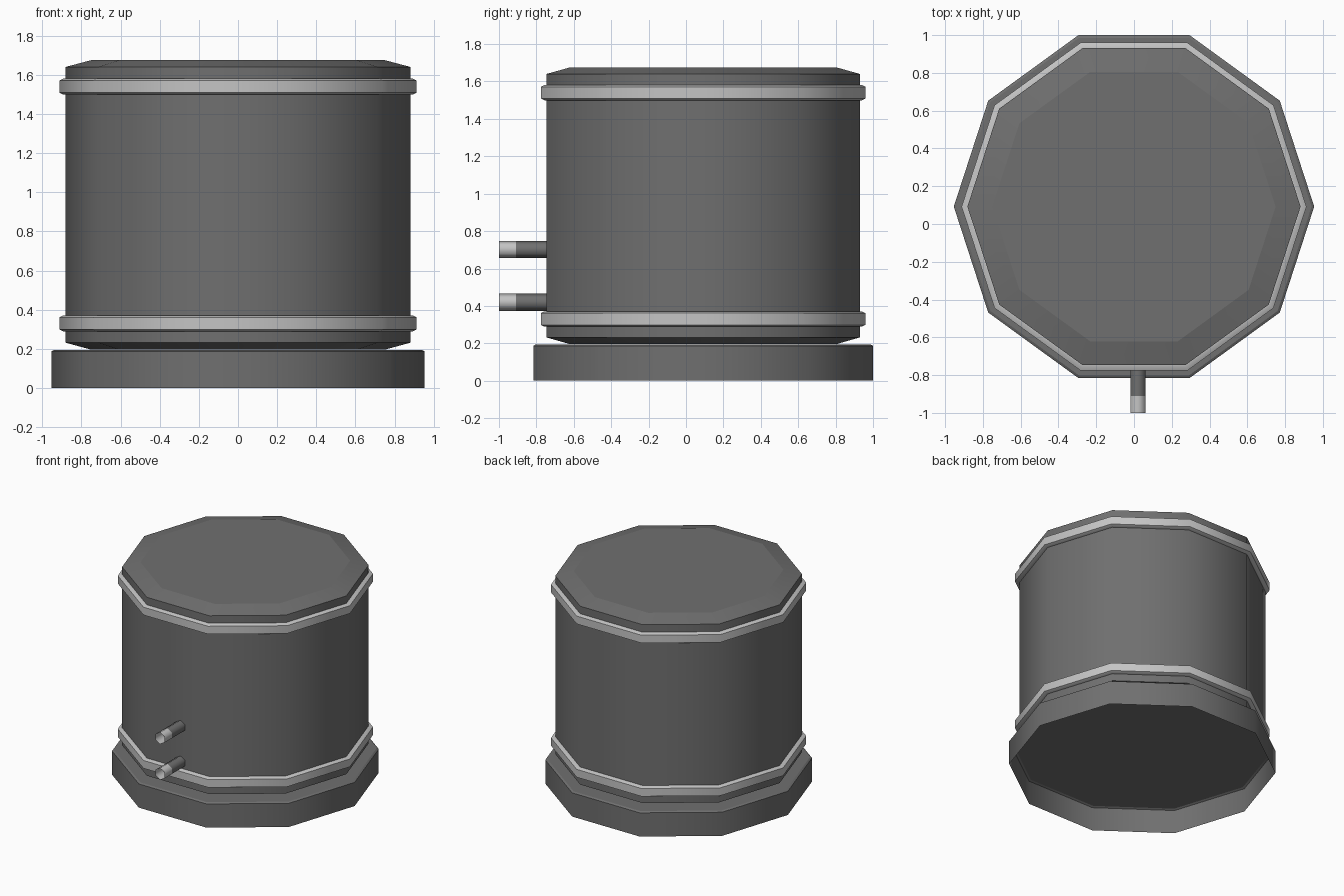
import bpy, bmesh, math
from mathutils import Vector

if "Cube" in bpy.data.objects:
    bpy.data.objects.remove(bpy.data.objects["Cube"])

CY = 0.092  # tank axis offset; the pipes stick out towards -y


def material(name, v):
    m = bpy.data.materials.new(name)
    m.diffuse_color = (v, v, v, 1)
    m.use_nodes = True
    m.node_tree.nodes["Principled BSDF"].inputs["Base Color"].default_value = m.diffuse_color
    return m


DARK = material("dark_grey_metal", 0.16)
LIGHT = material("light_grey_metal", 0.55)


def loft(name, profile, sides, mats, origin, axis='Z', start=0.0,
         cap=False, smooth=40, rule=None):
    """Turn (radius, distance) pairs into a lathed shell, optionally capped at its end."""
    bm = bmesh.new()
    rings = []
    for r, d in profile:
        ring = []
        for i in range(sides):
            a = start + 2 * math.pi * i / sides
            u, v = r * math.cos(a), r * math.sin(a)
            p = Vector((u, v, d)) if axis == 'Z' else Vector((u, -d, v))
            ring.append(bm.verts.new(p + Vector(origin)))
        rings.append(ring)
    for k in range(len(rings) - 1):
        for i in range(sides):
            j = (i + 1) % sides
            f = bm.faces.new((rings[k][i], rings[k][j], rings[k + 1][j], rings[k + 1][i]))
            f.material_index = rule(k) if rule else 0
    if cap:
        bm.faces.new(rings[-1])
    me = bpy.data.meshes.new(name)
    bm.to_mesh(me)
    bm.free()
    for m in mats:
        me.materials.append(m)
    ob = bpy.data.objects.new(name, me)
    bpy.context.collection.objects.link(ob)
    bpy.ops.object.select_all(action='DESELECT')
    ob.select_set(True)
    bpy.context.view_layer.objects.active = ob
    bpy.ops.object.shade_smooth_by_angle(angle=math.radians(smooth))
    if cap:
        me.polygons[-1].use_smooth = False
    return ob


# Base plinth (hollow underneath) and tank body
loft("base", [(0.954, 0), (0.954, 0.187), (0.94, 0.195)], 10, [DARK], (0, CY, 0), cap=True)
loft("tank_body", [(0.75, 0.196), (0.882, 0.232), (0.882, 1.64), (0.75, 1.675)],
     10, [DARK], (0, CY, 0), cap=True)

# Hoops around the tank
for name, z in (("lower_hoop", 0.33), ("upper_hoop", 1.54)):
    loft(name, [(0.875, -0.041), (0.892, -0.041), (0.913, -0.031), (0.913, 0.031),
                (0.892, 0.041), (0.875, 0.041)], 10, [LIGHT], (0, CY, z))

# Open hexagonal pipes with light tips
for name, z in (("lower_pipe", 0.42), ("upper_pipe", 0.702)):
    loft(name, [(0.046, 0.735), (0.046, 0.91), (0.046, 1.0)], 6, [DARK, LIGHT],
         (0.02, 0, z), axis='Y', start=math.pi / 2, smooth=65, rule=lambda k: k)
